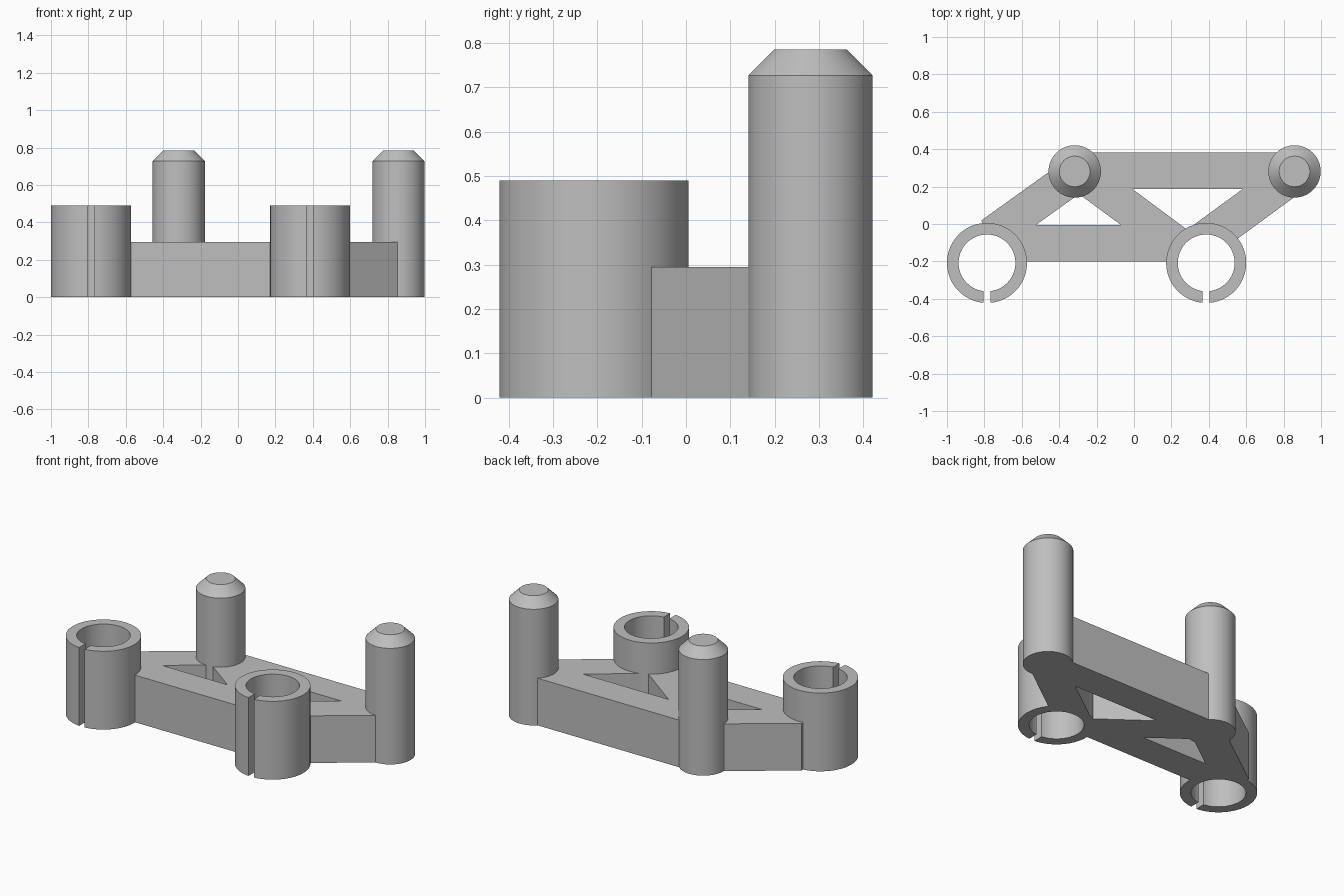
import bpy
import bmesh
from math import asin, cos, sin, pi

cube = bpy.data.objects.get("Cube")
if cube:
    bpy.data.objects.remove(cube, do_unlink=True)

# Single material
GREY = (0.52, 0.52, 0.52, 1.0)
grey = bpy.data.materials.new("plain grey")
grey.use_nodes = True
grey.diffuse_color = GREY
grey.node_tree.nodes["Principled BSDF"].inputs["Base Color"].default_value = GREY

RING_R, BORE_R, RING_H = 0.214, 0.152, 0.49
PEG_R, TIP_R, PEG_H, TIP_H = 0.14, 0.082, 0.727, 0.785
FRAME_H = 0.295
SLOT = 0.019  # half width of the clip slot
RINGS = {"right": (-0.786, -0.208), "left": (0.386, -0.208)}
PEGS = {"right": (-0.317, 0.281), "left": (0.858, 0.281)}


def arc(radius, start, end, steps):
    return [(radius * cos(start + (end - start) * i / steps),
             radius * sin(start + (end - start) * i / steps)) for i in range(steps + 1)]


def circle(radius, steps=64):
    return arc(radius, 0, 2 * pi, steps)[:-1]


def loft(name, sections, at=(0, 0)):
    """Stack equal-length outlines, given as (height, points), into a capped solid."""
    bm = bmesh.new()
    loops = [[bm.verts.new((x + at[0], y + at[1], z)) for x, y in pts] for z, pts in sections]
    n = len(loops[0])
    for low, high in zip(loops, loops[1:]):
        for i in range(n):
            j = (i + 1) % n
            bm.faces.new((low[i], low[j], high[j], high[i]))
    bm.faces.new(loops[0][::-1])
    bm.faces.new(loops[-1])
    bmesh.ops.recalc_face_normals(bm, faces=bm.faces)
    mesh = bpy.data.meshes.new(name)
    bm.to_mesh(mesh)
    bm.free()
    mesh.materials.append(grey)
    obj = bpy.data.objects.new(name, mesh)
    bpy.context.collection.objects.link(obj)
    return obj


def prism(name, points, low, high, at=(0, 0)):
    return loft(name, [(low, points), (high, points)], at)


def cut(target, cutter):
    cutter.hide_render = True
    mod = target.modifiers.new("cut", "BOOLEAN")
    mod.operation = "DIFFERENCE"
    mod.solver = "EXACT"
    mod.object = cutter
    bpy.context.view_layer.objects.active = target
    bpy.ops.object.modifier_apply(modifier=mod.name)
    bpy.data.objects.remove(cutter, do_unlink=True)


# Flat truss frame, pierced by two triangular windows
frame = prism("truss_frame", [
    (-0.786, -0.2), (-0.815, 0.02), (-0.433, 0.294), (-0.317, 0.382),
    (0.858, 0.382), (0.866, 0.15), (0.5, -0.118), (0.386, -0.2)], 0, FRAME_H)
windows = [
    [(-0.524, -0.005), (-0.07, -0.005), (-0.294, 0.16)],
    [(-0.01, 0.188), (0.284, -0.03), (0.583, 0.188)],
]
for points in windows:
    cut(frame, prism("window_cutter", points, -0.1, 1))
# Seats for the rings and pegs
for places, radius in ((RINGS, RING_R), (PEGS, PEG_R)):
    for at in places.values():
        cut(frame, prism("seat_cutter", circle(radius - 0.01), -0.1, 1, at))

# Slotted clip rings, open towards the front
front = -pi / 2
outer, inner = asin(SLOT / RING_R), asin(SLOT / BORE_R)
clip = (arc(RING_R, front + outer, front + 2 * pi - outer, 64)
        + arc(BORE_R, front + 2 * pi - inner, front + inner, 64))
round_parts = [prism(side + "_clip_ring", clip, 0, RING_H, at) for side, at in RINGS.items()]

# Upright pegs with chamfered tips
for side, at in PEGS.items():
    round_parts.append(loft(side + "_peg", [
        (0, circle(PEG_R)), (PEG_H, circle(PEG_R)), (TIP_H, circle(TIP_R))], at))

# Smooth round walls, sharp edges
bpy.ops.object.select_all(action="DESELECT")
for obj in round_parts:
    obj.select_set(True)
bpy.context.view_layer.objects.active = round_parts[0]
bpy.ops.object.shade_smooth_by_angle(angle=pi / 6)
